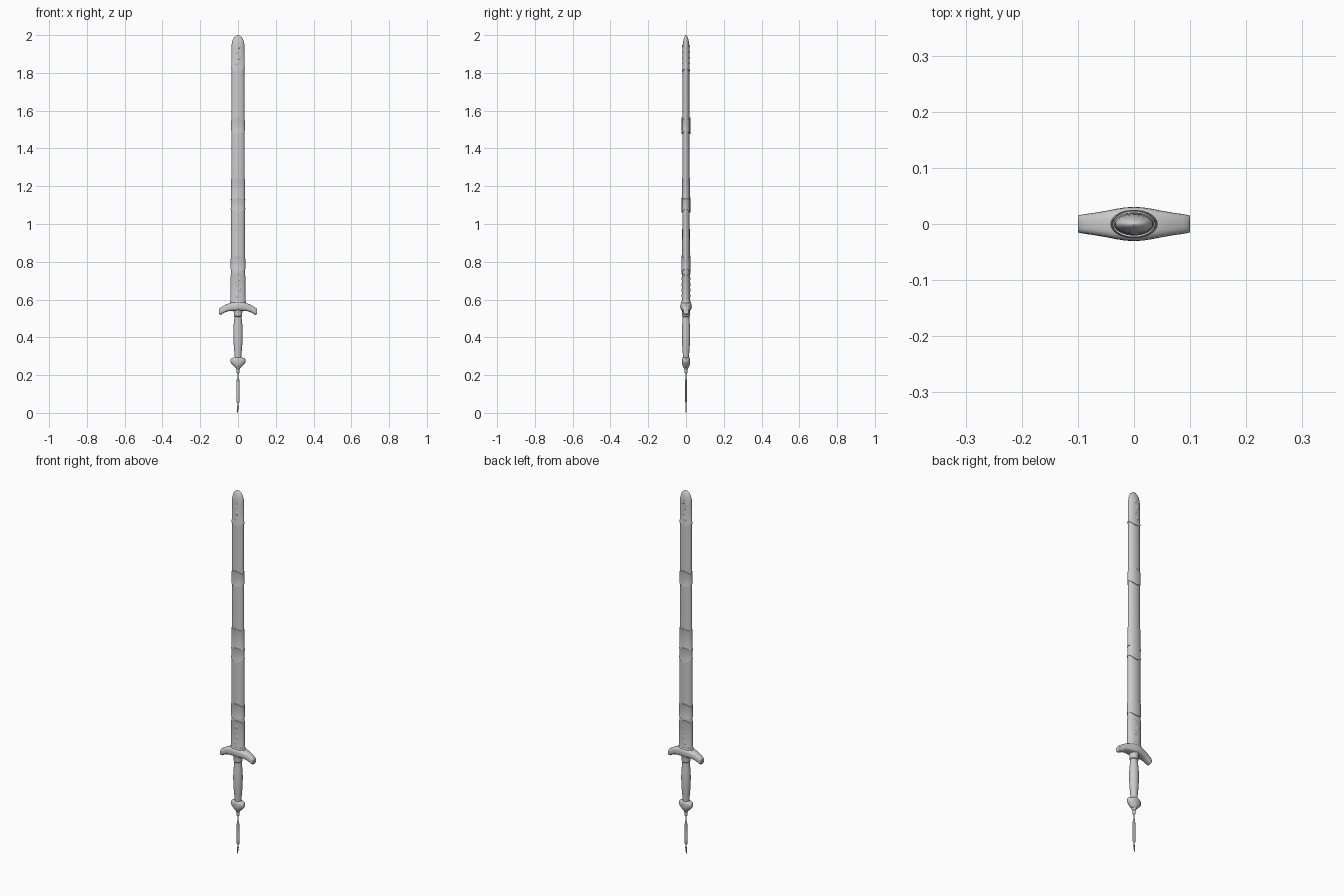
import bpy, bmesh
from math import sin, cos, pi


def finish(name, bm, angle=0.6):
    bmesh.ops.recalc_face_normals(bm, faces=bm.faces)
    me = bpy.data.meshes.new(name)
    bm.to_mesh(me)
    bm.free()
    ob = bpy.data.objects.new(name, me)
    bpy.context.collection.objects.link(ob)
    bpy.ops.object.select_all(action='DESELECT')
    ob.select_set(True)
    bpy.context.view_layer.objects.active = ob
    bpy.ops.object.shade_smooth_by_angle(angle=angle)
    return ob


def skin(bm, rings):
    n = len(rings[0])
    for a, b in zip(rings, rings[1:]):
        for i in range(n):
            j = (i + 1) % n
            bm.faces.new((a[i], a[j], b[j], b[i]))
    bm.faces.new(rings[0][::-1])
    bm.faces.new(rings[-1])


def loft(name, sections, n=40):
    """Elliptical sections (z, rx, ry[, edge wave[, x centre]])."""
    bm = bmesh.new()
    rings = []
    for z, rx, ry, *extra in sections:
        wave = extra[0] if extra else 0
        cx = extra[1] if len(extra) > 1 else 0
        ring = []
        for i in range(n):
            t = 2 * pi * i / n
            ring.append(bm.verts.new((cx + rx * cos(t), ry * sin(t),
                                      z + wave * (2 * abs(sin(t)) ** 2 - 1))))
        rings.append(ring)
    skin(bm, rings)
    return finish(name, bm)


def band(name, z0, z1, rx, ry, w0, w1):
    """Raised sleeve with a rolled lip and wavy edges."""
    e = 0.004
    loft(name, [(z0, rx - .003, ry - .003, w0), (z0, rx + .001, ry + .001, w0),
                (z0 + e, rx + .001, ry + .001, w0), (z0 + 2 * e, rx, ry, w0),
                (z1 - 2 * e, rx, ry, w1), (z1 - e, rx + .001, ry + .001, w1),
                (z1, rx + .001, ry + .001, w1), (z1, rx - .003, ry - .003, w1)])


# Scabbard body
loft("scabbard", [(.56, .0375, .0205), (.9, .0365, .02), (1.4, .035, .019),
                  (1.9, .033, .0175), (1.95, .032, .016), (1.975, .025, .012)])

# Rounded tip fitting
loft("scabbard_tip", [(1.815, .030, .016, -.008), (1.815, .036, .0205, -.008),
                      (1.823, .036, .0205, -.008), (1.828, .0345, .019, -.006),
                      (1.93, .0345, .0185), (1.955, .033, .0165), (1.975, .028, .0135),
                      (1.989, .020, .009), (1.997, .010, .005), (2.0, .002, .001)])

# Sleeves along the scabbard
band("upper_band", 1.485, 1.555, .0365, .0225, -.008, .008)
band("middle_wrap", 1.13, 1.24, .0367, .0208, -.004, .003)
band("middle_band", 1.07, 1.135, .0375, .0225, -.010, .006)
band("lower_band", .755, .825, .0385, .0230, -.008, .008)
band("throat_fitting", .575, .735, .0392, .0222, 0, .008)

# Low relief ornament on both faces of the fittings
bm = bmesh.new()
for zs, y in (((1.85, 1.88, 1.91, 1.94), .018), ((.62, .65, .68, .71), .0213)):
    for k, z in enumerate(zs):
        for s in (-1, 1):
            r = bmesh.ops.create_uvsphere(bm, u_segments=12, v_segments=8, radius=1)
            for v in r['verts']:
                v.co = (v.co.x * .008 + (.005 if k % 2 else -.005),
                        v.co.y * .002 + s * y, v.co.z * .010 + z)
finish("relief_ornament", bm)

# Drooping guard, lofted from tip to tip: |x|, z bottom, z top, half depth
half = [(.100, .524, .549, .0145), (.096, .519, .555, .016), (.088, .521, .560, .0175),
        (.070, .532, .571, .020), (.050, .538, .579, .0235), (.032, .540, .585, .027),
        (.016, .540, .588, .0295), (0, .540, .589, .0305)]
prof = [(-x, a, b, d) for x, a, b, d in half] + [(x, a, b, d) for x, a, b, d in half[-2::-1]]
bm = bmesh.new()
rings = []
for x, a, b, d in prof:
    ring = []
    for i in range(24):
        t = 2 * pi * i / 24
        c, s = cos(t), sin(t)
        sq = lambda v: (1 if v >= 0 else -1) * abs(v) ** .65
        ring.append(bm.verts.new((x, d * sq(c), (a + b) / 2 + (b - a) / 2 * sq(s))))
    rings.append(ring)
skin(bm, rings)
finish("guard", bm)

# Collars above and below the guard
loft("guard_mouth_ring", [(.57, .0415, .025), (.590, .0415, .025), (.594, .040, .0235),
                          (.594, .036, .02)])
loft("grip_collar", [(.508, .019, .017), (.512, .022, .020), (.53, .022, .020), (.55, .026, .024)])

# Swelling grip
loft("grip", [(.28, .0165, .0155), (.305, .0175, .0165), (.33, .020, .018), (.37, .0235, .021),
              (.42, .025, .0225), (.46, .0235, .021), (.50, .0195, .0175), (.53, .0185, .0165)])

# Heart-shaped pommel with a drop finial
loft("pommel", [(.238, .009, .009), (.243, .018, .014), (.25, .025, .018), (.256, .029, .0195),
                (.260, .034, .0205), (.268, .039, .0215), (.277, .041, .022),
                (.286, .038, .0215), (.291, .031, .020), (.294, .018, .017)])
loft("pommel_finial", [(.207, .003, .003), (.213, .007, .007), (.222, .008, .008),
                       (.229, .0065, .0065), (.233, .010, .010), (.242, .013, .013)], 24)

# Cord and tassel hanging from the pommel
loft("tassel_cord", [(.17, .003, .003), (.195, .0025, .0025), (.21, .003, .003)], 12)
loft("tassel", [(.052, .0035, .003), (.057, .0075, .004), (.09, .0078, .0042),
                (.15, .0075, .0042), (.176, .0068, .004), (.183, .003, .003)], 16)
loft("tassel_end", [(0, .001, .001, 0, -.005), (.006, .003, .0025, 0, -.004),
                    (.02, .0035, .003, 0, -.001), (.035, .0045, .003),
                    (.042, .003, .0025), (.055, .003, .0025)], 12)
